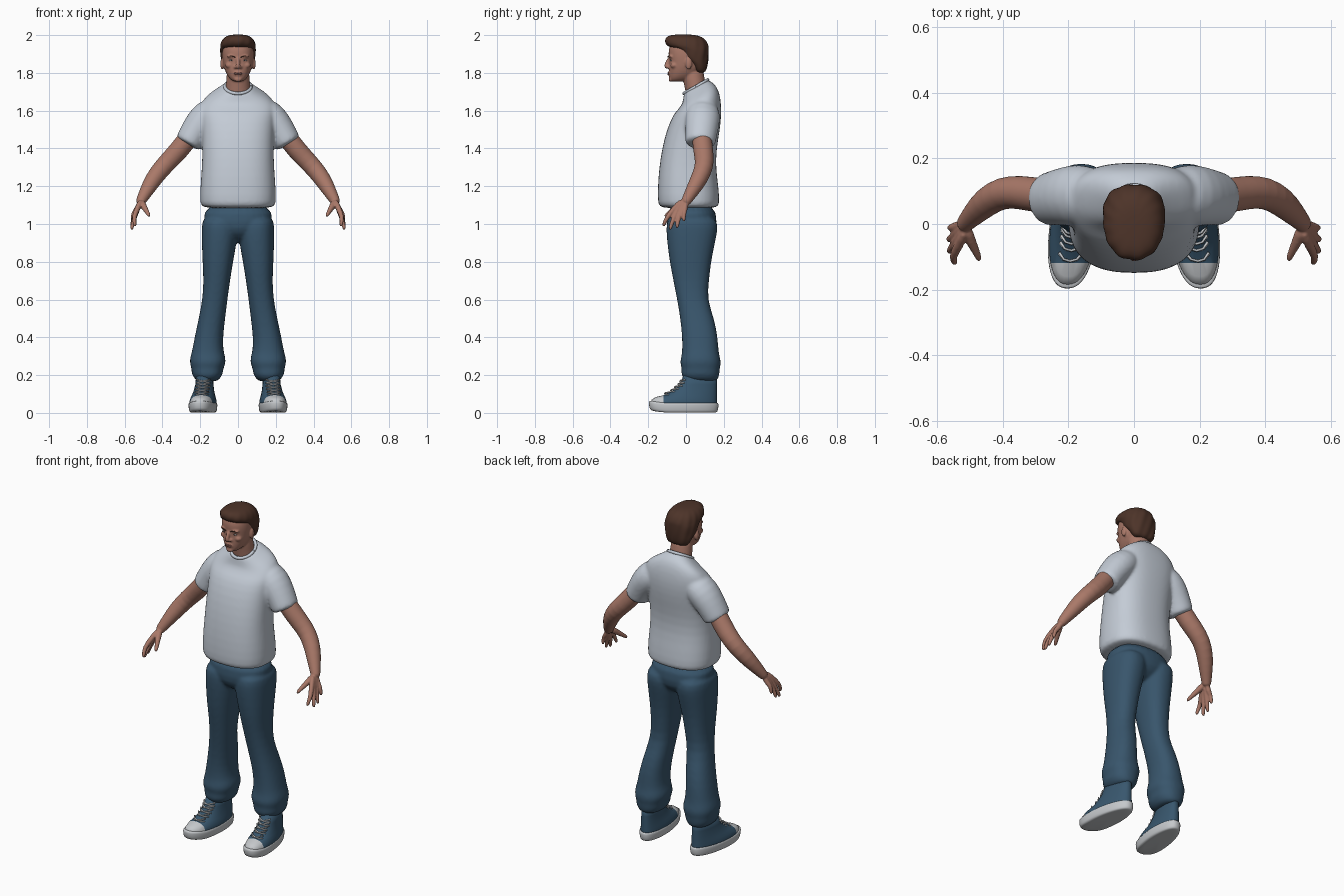
import bpy, bmesh, math
from mathutils import Vector, Matrix

def material(name, rgb):
    m = bpy.data.materials.new(name)
    m.diffuse_color = (*rgb, 1)
    return m

SKIN = material("skin", (0.40, 0.19, 0.14))
LIP = material("lip", (0.29, 0.12, 0.10))
HAIR = material("brown hair", (0.075, 0.034, 0.022))
SHIRT = material("pale grey cloth", (0.55, 0.60, 0.67))
DENIM = material("blue denim", (0.040, 0.092, 0.150))
CANVAS = material("blue canvas", (0.040, 0.095, 0.155))
RUBBER = material("white rubber", (0.56, 0.58, 0.60))
EYE = material("eye white", (0.50, 0.47, 0.46))
IRIS = material("dark iris", (0.05, 0.04, 0.04))

def skin_rings(bm, rings):
    """Bridge a list of vertex position rings and cap both ends."""
    vs = [[bm.verts.new(p) for p in ring] for ring in rings]
    n = len(vs[0])
    for a, b in zip(vs, vs[1:]):
        for i in range(n):
            bm.faces.new((a[i], a[(i + 1) % n], b[(i + 1) % n], b[i]))
    bm.faces.new(vs[0][::-1])
    bm.faces.new(vs[-1])

def loft(bm, rows, s=1, power=2.3, n=32, warp=None):
    """Level rings: z, front y, back y, half width, centre x, tilt."""
    rings = []
    for row in rows:
        z, yf, yb, hw, cx, tilt = (list(row) + [0, 0])[:6]
        ring = []
        for i in range(n):
            a = 2 * math.pi * i / n
            c, d = math.cos(a), math.sin(a)
            x = cx + hw * math.copysign(abs(c) ** (2 / power), c)
            dy = (yb - yf) / 2 * math.copysign(abs(d) ** (2 / power), d)
            p = Vector((x, (yf + yb) / 2 + dy, z + tilt * dy))
            if warp:
                p = warp(p)
            ring.append((p.x * s, p.y, p.z))
        rings.append(ring)
    skin_rings(bm, rings)

def tube(bm, pts, s=1, n=16, stretch=1.0):
    """Round limb through (x, y, z, radius) points."""
    rings = []
    for i, p in enumerate(pts):
        t = (Vector(pts[min(i + 1, len(pts) - 1)][:3]) - Vector(pts[max(i - 1, 0)][:3])).normalized()
        ref = Vector((0, 1, 0)) if abs(t.y) < 0.9 else Vector((0, 0, 1))
        u = t.cross(ref).normalized()
        v = u.cross(t)
        ring = []
        for k in range(n):
            a = 2 * math.pi * k / n
            q = Vector(p[:3]) + p[3] * (u * math.cos(a) + v * (stretch * math.sin(a)))
            ring.append((q.x * s, q.y, q.z))
        rings.append(ring)
    skin_rings(bm, rings)

def blob(bm, c, size):
    bmesh.ops.create_uvsphere(bm, u_segments=16, v_segments=10, radius=1,
                              matrix=Matrix.Translation(c) @ Matrix.Diagonal((*size, 1)))

def finish(name, bm, mats, voxel=0, smooth=0, subsurf=0, rule=None):
    bmesh.ops.recalc_face_normals(bm, faces=bm.faces)
    for f in bm.faces:
        f.smooth = True
        if rule:
            f.material_index = rule(f.calc_center_median())
    me = bpy.data.meshes.new(name)
    bm.to_mesh(me)
    bm.free()
    for m in mats:
        me.materials.append(m)
    ob = bpy.data.objects.new(name, me)
    bpy.context.collection.objects.link(ob)
    if subsurf:
        ob.modifiers.new("round", "SUBSURF").levels = subsurf
        ob.modifiers["round"].render_levels = subsurf
    if voxel:
        r = ob.modifiers.new("merge", "REMESH")
        r.mode, r.voxel_size, r.use_smooth_shade = "VOXEL", voxel, True
    if smooth:
        m = ob.modifiers.new("soften", "SMOOTH")
        m.factor, m.iterations = 0.5, smooth
    return ob

# T-shirt: torso and sleeves merged
bm = bmesh.new()
loft(bm, [(1.082, -.135, .165, .188), (1.10, -.15, .18, .202), (1.2, -.15, .172, .2),
          (1.3, -.142, .158, .191), (1.4, -.127, .162, .189), (1.5, -.102, .18, .192),
          (1.58, -.068, .188, .2), (1.625, -.04, .186, .2, 0, .15), (1.665, -.02, .177, .18, 0, .3),
          (1.697, -.015, .16, .13, 0, .42), (1.72, -.012, .13, .085, 0, .5),
          (1.733, -.01, .115, .07, 0, .55)], power=2.5)
for s in (1, -1):
    tube(bm, [(.09, .085, 1.61, .06), (.135, .088, 1.595, .08), (.178, .088, 1.56, .087),
              (.225, .082, 1.495, .079), (.258, .076, 1.437, .074), (.268, .075, 1.42, .072)], s, 24, 1.1)
finish("t_shirt", bm, [SHIRT], .009, 5, 1)

# Neck band
bm = bmesh.new()
band = []
for k in range(25):
    a = 2 * math.pi * k / 24
    band.append((.069 * math.cos(a), .052 + .063 * math.sin(a), 1.727 + .036 * math.sin(a), .009))
tube(bm, band, n=8)
finish("collar", bm, [SHIRT])

# Trousers: hips and two legs merged
bm = bmesh.new()
loft(bm, [(1.12, -.1, .155, .18), (1.0, -.107, .167, .19), (.95, -.095, .15, .13), (.9, -.03, .08, .03)])
for s in (1, -1):
    loft(bm, [(1.05, -.1, .162, .09, .098), (.98, -.105, .17, .096, .096), (.92, -.102, .158, .094, .098),
              (.8, -.087, .132, .081, .107), (.7, -.067, .122, .07, .112), (.6, -.047, .112, .066, .122),
              (.5, -.03, .15, .07, .138), (.4, -.02, .168, .075, .155), (.33, -.02, .172, .082, .16),
              (.3, -.024, .178, .092, .16), (.265, -.034, .187, .097, .16), (.235, -.02, .178, .083, .162),
              (.205, -.028, .178, .084, .163), (.18, -.012, .17, .066, .163), (.165, .01, .16, .05, .163)], s)
finish("trousers", bm, [DENIM], .009, 5, 1)

# Arms and hands
for side, s in (("left", 1), ("right", -1)):
    bm = bmesh.new()
    tube(bm, [(.2, .08, 1.54, .05), (.28, .085, 1.43, .054), (.345, .097, 1.355, .052), (.4, .097, 1.3, .049),
              (.45, .068, 1.235, .046), (.487, .03, 1.17, .036), (.51, .006, 1.13, .028),
              (.522, -.008, 1.105, .025)], s, 20)
    for y1, y2, x3, y3, z3 in [(-.068, -.1, .545, -.117, .985), (-.047, -.07, .562, -.082, .968),
                               (-.026, -.04, .564, -.046, .977), (-.006, -.01, .56, -.01, 1.012)]:
        tube(bm, [(.512, y1 * .35 + .005, 1.13, .015), (.535, y1, 1.075, .0155), (.553, y2, z3 + .05, .012),
                  (x3, y3 - .002, z3 + .012, .0105), (x3, y3, z3, .005)], s, 12)
    tube(bm, [(.512, -.01, 1.12, .02), (.498, -.05, 1.09, .017), (.48, -.085, 1.062, .012),
              (.472, -.105, 1.046, .01), (.47, -.112, 1.04, .005)], s, 12)
    finish(side + "_arm", bm, [SKIN], .0045, 2, 1)

# Head: skull, jaw, neck, nose, brow, ears merged
bm = bmesh.new()
loft(bm, [(1.753, -.078, -.02, .022), (1.765, -.087, .02, .04), (1.785, -.088, .05, .056),
          (1.81, -.09, .08, .068), (1.835, -.09, .095, .076), (1.86, -.088, .1, .08), (1.885, -.092, .105, .083),
          (1.92, -.093, .106, .083), (1.95, -.085, .1, .078), (1.975, -.06, .08, .06)])
loft(bm, [(1.62, .01, .13, .075), (1.7, -.002, .112, .065), (1.76, -.015, .1, .062), (1.84, -.03, .09, .06)], power=2)
tube(bm, [(0, -.085, 1.885, .009), (0, -.096, 1.86, .01), (0, -.107, 1.84, .013), (0, -.098, 1.822, .012)], n=12)
blob(bm, (0, -.08, 1.766), (.022, .013, .014))
blob(bm, (0, -.084, 1.797), (.026, .012, .017))
for s in (1, -1):
    blob(bm, (.014 * s, -.093, 1.83), (.008, .012, .007))
    blob(bm, (.033 * s, -.079, 1.887), (.028, .014, .008))
    blob(bm, (.046 * s, -.062, 1.84), (.022, .022, .016))
    blob(bm, (.084 * s, .014, 1.848), (.01, .018, .031))
finish("head", bm, [SKIN], .0055, 2, 1)

# Hair cap with gentle locks
def locks(p):
    k = 1 + .018 * math.sin(13 * math.atan2(p.x, p.y - .01) + 35 * p.z)
    return Vector((p.x * k, (p.y - .01) * k + .01, p.z))
bm = bmesh.new()
loft(bm, [(1.80, .055, .095, .055), (1.815, .045, .108, .07), (1.85, .022, .115, .082), (1.872, -.022, .118, .089),
          (1.90, -.032, .12, .093), (1.925, -.05, .12, .094), (1.937, -.088, .12, .094), (1.95, -.106, .117, .093),
          (1.972, -.112, .106, .086), (1.99, -.104, .085, .07), (2.0, -.085, .055, .048), (2.003, -.05, .02, .02)],
     power=2.25, n=64, warp=locks)
finish("hair", bm, [HAIR], subsurf=1)

# Face details
bm = bmesh.new()
for s in (1, -1):
    blob(bm, (.034 * s, -.079, 1.866), (.013, .006, .0045))
finish("eyes", bm, [EYE])
bm = bmesh.new()
for s in (1, -1):
    blob(bm, (.034 * s, -.083, 1.866), (.004, .003, .004))
finish("irises", bm, [IRIS])
bm = bmesh.new()
for s in (1, -1):
    tube(bm, [(.014, -.096, 1.883, .002), (.034, -.094, 1.89, .003), (.056, -.078, 1.886, .0015)], s, 8)
finish("eyebrows", bm, [HAIR])
bm = bmesh.new()
blob(bm, (0, -.092, 1.799), (.022, .0065, .0035))
blob(bm, (0, -.092, 1.792), (.018, .0065, .004))
finish("lips", bm, [LIP])

# Shoes: rubber sole, canvas upper with rubber toe cap, laces
CX = .183
def foot(p):
    return Vector((CX + (p.x - CX) * (1 - 1.0 * max(p.y, 0)) - .1 * p.y, p.y, p.z + .4 * max(-.1 - p.y, 0) ** 1.5))
FRONT = [(.04, -.188), (.06, -.182), (.078, -.16), (.092, -.12), (.115, -.075), (.15, -.035), (.2, -.012)]
WIDTH = [.071, .07, .066, .061, .055, .049, .047]
for side, s in (("left", 1), ("right", -1)):
    bm = bmesh.new()
    loft(bm, [(0, -.165, .15, .055, CX), (.003, -.185, .163, .067, CX), (.012, -.194, .17, .072, CX),
              (.045, -.198, .173, .075, CX), (.053, -.194, .17, .072, CX), (.054, -.18, .16, .064, CX)], s, 2.4, 40, foot)
    finish(side + "_sole", bm, [RUBBER], subsurf=1)
    bm = bmesh.new()
    loft(bm, [(z, y, .163, w, CX) for (z, y), w in zip(FRONT, WIDTH)], s, 2.3, 40, foot)
    bmesh.ops.bisect_plane(bm, geom=bm.verts[:] + bm.edges[:] + bm.faces[:],
                           plane_co=(0, -.118, 0), plane_no=(0, 1, 0))
    finish(side + "_shoe_upper", bm, [CANVAS, RUBBER], rule=lambda c: 1 if c.y < -.118 else 0)
    bm = bmesh.new()
    for k in range(5):
        z = .097 + .0165 * k
        i = max(j for j in range(len(FRONT) - 1) if FRONT[j][0] <= z)
        (z0, y0), (z1, y1) = FRONT[i], FRONT[i + 1]
        y = y0 + (y1 - y0) * (z - z0) / (z1 - z0)
        for d in (1, -1):
            path = [(CX - .036 * d, y + .02, z - .004, .004), (CX - .02 * d, y + .002, z, .004),
                    (CX, y - .003, z + .005, .004), (CX + .02 * d, y + .003, z + .01, .004),
                    (CX + .036 * d, y + .024, z + .012, .004)]
            tube(bm, [(*foot(Vector(q[:3])), q[3]) for q in path], s, 8)
    finish(side + "_laces", bm, [RUBBER])
